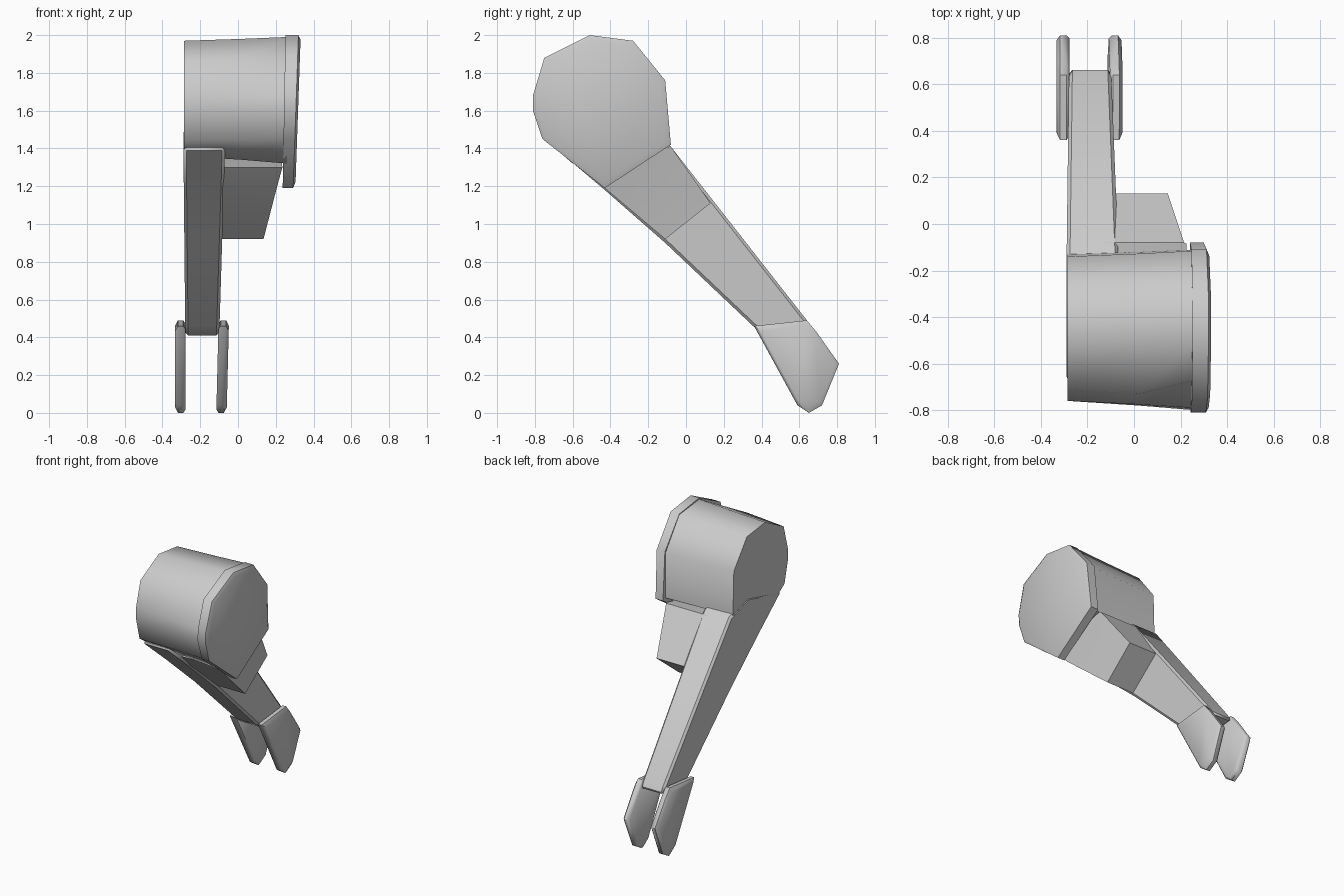
import bpy, bmesh, math

if "Cube" in bpy.data.objects:
    bpy.data.objects.remove(bpy.data.objects["Cube"])


def loft(name, rings, smooth=50, bevel=0.0):
    """Skin closed rings of equal point count and cap both ends."""
    bm = bmesh.new()
    loops = [[bm.verts.new(p) for p in ring] for ring in rings]
    n = len(loops[0])
    for a, b in zip(loops, loops[1:]):
        for i in range(n):
            j = (i + 1) % n
            bm.faces.new((a[i], a[j], b[j], b[i]))
    bm.faces.new(loops[0][::-1])
    bm.faces.new(loops[-1])
    bmesh.ops.recalc_face_normals(bm, faces=bm.faces)
    me = bpy.data.meshes.new(name)
    bm.to_mesh(me)
    bm.free()
    ob = bpy.data.objects.new(name, me)
    bpy.context.collection.objects.link(ob)
    bpy.ops.object.select_all(action='DESELECT')
    ob.select_set(True)
    bpy.context.view_layer.objects.active = ob
    if bevel:
        m = ob.modifiers.new("edge_bevel", 'BEVEL')
        m.width = bevel
        m.segments = 1
        m.limit_method = 'ANGLE'
        m.angle_limit = math.radians(60)
    bpy.ops.object.shade_smooth_by_angle(angle=math.radians(smooth))
    return ob


def ring(profile, x, slope=0.0, scale=1.0):
    """Place a (y, z) profile at x, leaning by slope per unit z, scaled about its centre."""
    cy = sum(p[0] for p in profile) / len(profile)
    cz = sum(p[1] for p in profile) / len(profile)
    out = []
    for y, z in profile:
        y, z = cy + (y - cy) * scale, cz + (z - cz) * scale
        out.append((x + slope * z, y, z))
    return out


# shoulder drum, slightly wider to the right, with a dent beside the cap
drum_left = [(-0.5, 1.97), (-0.29, 1.945), (-0.14, 1.75), (-0.13, 1.43), (-0.32, 1.36),
             (-0.6, 1.36), (-0.72, 1.44), (-0.76, 1.6), (-0.76, 1.68), (-0.71, 1.86)]
drum_right = [(-0.51, 1.99), (-0.28, 1.965), (-0.115, 1.75), (-0.11, 1.43), (-0.3, 1.32),
              (-0.6, 1.32), (-0.75, 1.45), (-0.8, 1.6), (-0.79, 1.68), (-0.67, 1.85)]
drum_mid = [((a[0] + b[0]) / 2, (a[1] + b[1]) / 2) for a, b in zip(drum_left, drum_right)]
drum_mid[-1] = (-0.73, 1.87)
loft("shoulder_drum", [ring(drum_left, -0.285), ring(drum_mid, 0.02), ring(drum_right, 0.26)])

# pointed end cap on the right of the drum
cap = [(-0.51, 2.0), (-0.28, 1.97), (-0.11, 1.76), (-0.08, 1.42), (-0.43, 1.19),
       (-0.76, 1.45), (-0.81, 1.6), (-0.81, 1.68), (-0.75, 1.88)]
loft("shoulder_cap", [ring(cap, 0.215, 0.018), ring(cap, 0.25, 0.035), ring(cap, 0.262, 0.035, 0.93)])

# long arm running down and back from the drum
arm = [(-0.69, 1.40), (-0.43, 1.18), (-0.11, 0.90), (0.36, 0.455), (0.42, 0.41),
       (0.67, 0.44), (0.64, 0.49), (-0.1, 1.435), (-0.3, 1.5)]
loft("arm", [ring(arm, -0.275, -0.01), ring(arm, -0.112, 0.031)], bevel=0.015)

# tapered stub block beside the arm
loft("stub_block", [
    [(-0.12, -0.54, 1.30), (0.235, -0.54, 1.30), (0.225, -0.085, 1.41), (-0.12, -0.085, 1.41)],
    [(-0.12, -0.43, 1.19), (0.205, -0.43, 1.19), (0.215, -0.08, 1.41), (-0.12, -0.08, 1.41)],
    [(-0.12, -0.11, 0.92), (0.135, -0.11, 0.92), (0.145, 0.13, 1.11), (-0.12, 0.13, 1.11)],
], smooth=30)

# two forked prongs at the lower end
prong = [(0.36, 0.46), (0.64, 0.49), (0.69, 0.43), (0.81, 0.26), (0.72, 0.04),
         (0.65, 0.0), (0.59, 0.04)]
for name, x, side in (("prong_right", -0.115, 1), ("prong_left", -0.278, -1)):
    lean = 0.025 if side > 0 else 0.0
    loft(name, [ring(prong, x, lean, 0.93), ring(prong, x + side * 0.012, lean),
                ring(prong, x + side * 0.04, lean), ring(prong, x + side * 0.055, lean, 0.88)])
